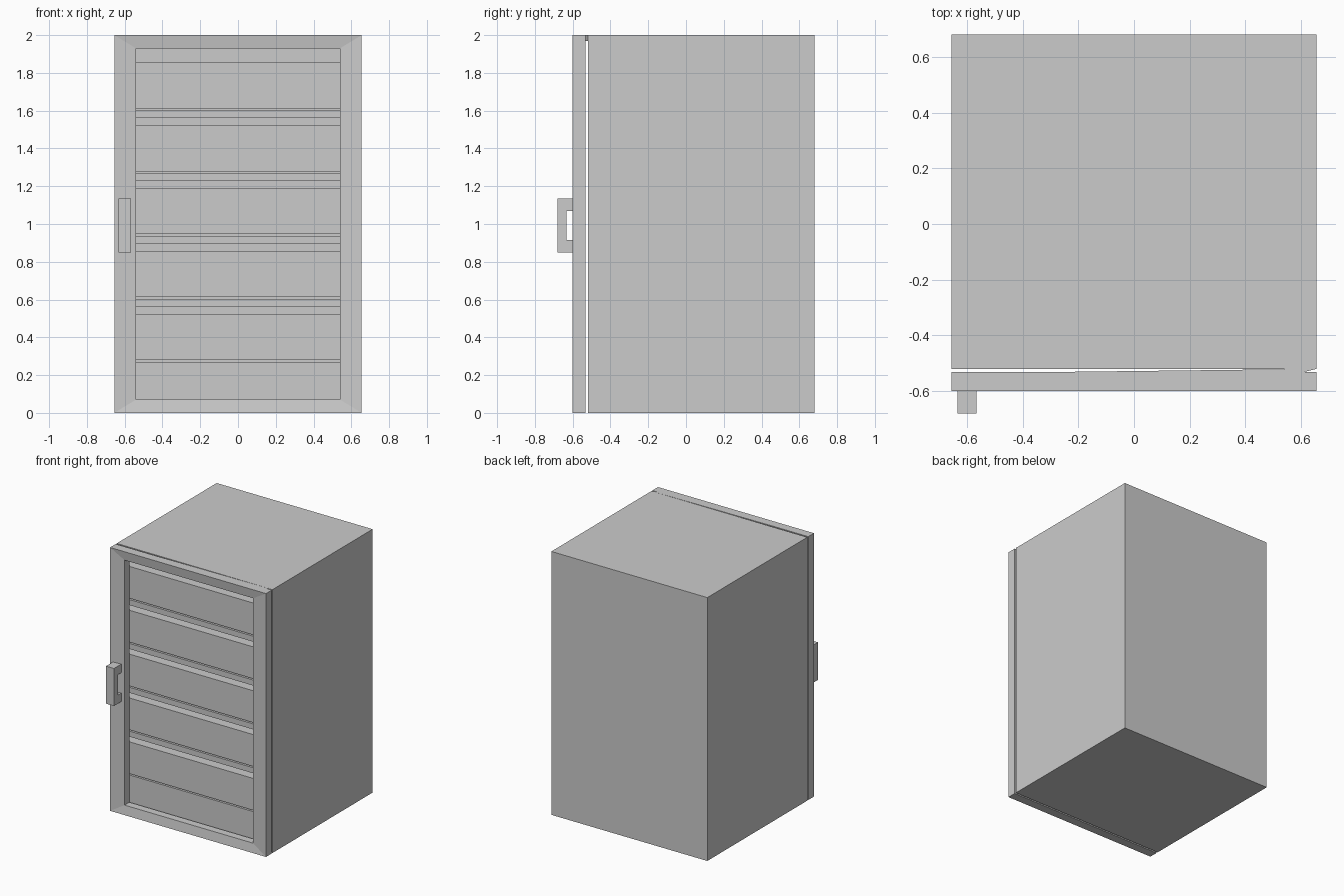
import bpy, bmesh

if "Cube" in bpy.data.objects:
    bpy.data.objects.remove(bpy.data.objects["Cube"])


def finish(name, bm):
    bmesh.ops.recalc_face_normals(bm, faces=bm.faces)
    me = bpy.data.meshes.new(name)
    bm.to_mesh(me)
    bm.free()
    ob = bpy.data.objects.new(name, me)
    bpy.context.collection.objects.link(ob)
    return ob


def loft(name, rings, closed=False):
    """Join rectangles given as (half width, bottom, top, y)."""
    bm = bmesh.new()
    loops = [[bm.verts.new(p) for p in ((-w, y, a), (w, y, a), (w, y, b), (-w, y, b))]
             for w, a, b, y in rings]
    pairs = list(zip(loops, loops[1:]))
    if closed:
        pairs.append((loops[-1], loops[0]))
    else:
        bm.faces.new(loops[0])
        bm.faces.new(loops[-1])
    for p, q in pairs:
        for i in range(4):
            j = (i + 1) % 4
            bm.faces.new((p[i], p[j], q[j], q[i]))
    return finish(name, bm)


def prism(name, points, offset):
    """Extrude a flat outline along an offset."""
    bm = bmesh.new()
    face = bm.faces.new([bm.verts.new(p) for p in points])
    ext = bmesh.ops.extrude_face_region(bm, geom=[face])
    bmesh.ops.translate(bm, vec=offset,
                        verts=[v for v in ext["geom"] if isinstance(v, bmesh.types.BMVert)])
    return finish(name, bm)


W, FRONT, BACK = 0.655, -0.52, 0.68
IN_W, IN_BACK = 0.60, 0.62

# Cabinet shell, open at the front above a deep base
loft("cabinet", [(W, 0, 2, BACK), (W, 0, 2, FRONT),
                 (IN_W, 0.27, 1.94, FRONT), (IN_W, 0.27, 1.94, IN_BACK)])

# Drawers, each standing on a shelf or on the base
for i in range(5):
    floor = 0.27 + i * 0.333
    loft(f"drawer_{i + 1}", [(IN_W - 0.005, floor + 0.01, floor + 0.252, FRONT),
                             (IN_W - 0.005, floor + 0.01, floor + 0.252, IN_BACK)])
    if i:
        loft(f"shelf_{i}", [(IN_W, floor - 0.042, floor, FRONT),
                            (IN_W, floor - 0.042, floor, IN_BACK)])

# Door frame with a face sloping slightly inward
loft("door_frame", [(W, 0, 2, -0.60), (0.54, 0.07, 1.93, -0.59),
                    (0.54, 0.07, 1.93, -0.532), (W, 0, 2, -0.532)], closed=True)

# Thin hinge sliver between door and cabinet
prism("hinge_plate", [(W, FRONT, 1.97), (0.60, -0.534, 1.97), (-0.52, -0.534, 1.97)],
      (0, 0, 0.03))

# Bracket handle
outline = [(-0.59, 0.85), (-0.68, 0.85), (-0.68, 1.135), (-0.59, 1.135),
           (-0.59, 1.07), (-0.633, 1.07), (-0.633, 0.915), (-0.59, 0.915)]
prism("door_handle", [(-0.633, y, z) for y, z in outline], (0.067, 0, 0))
